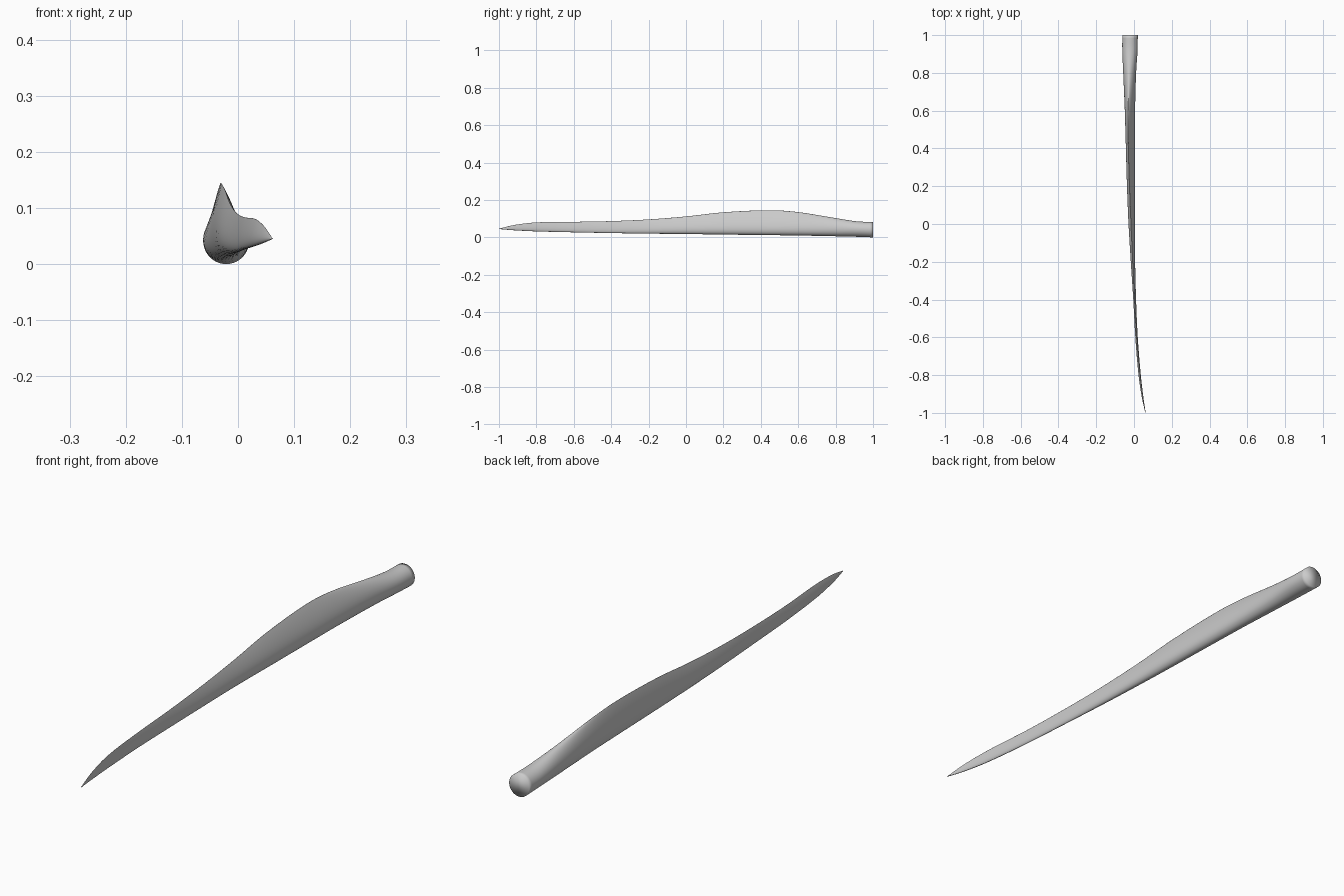
import bpy, bmesh, math

if "Cube" in bpy.data.objects:
    bpy.data.objects.remove(bpy.data.objects["Cube"])

# Blade stations from root to tip:
# y, z low (leading edge), z high (trailing edge), x min, x max, x of trailing edge, roundness
STATIONS = [
    (1.00, .000, .083, -.062, .020, -.021, 1.0),
    (0.92, .003, .085, -.062, .019, -.022, 1.0),
    (0.80, .006, .103, -.058, .012, -.026, .75),
    (0.60, .010, .135, -.049, .006, -.031, .25),
    (0.45, .012, .145, -.044, .005, -.031, .0),
    (0.20, .015, .134, -.037, .005, -.024, .0),
    (0.00, .018, .112, -.029, .004, -.016, .0),
    (-.20, .020, .096, -.017, .006, -.007, .0),
    (-.40, .023, .087, -.004, .011, .003, .0),
    (-.60, .027, .083, .007, .020, .014, .0),
    (-.80, .032, .080, .024, .036, .032, .0),
    (-.92, .038, .066, .042, .050, .048, .0),
    (-1.0, .0445, .0465, .060, .062, .061, .0),
]
HALF = 20   # points along each side of a section
STEPS = 5   # sections between stations


def smooth_stations():
    """Monotone-friendly Hermite interpolation of the stations over y."""
    def slope(i, k):
        a, b = STATIONS[max(i - 1, 0)], STATIONS[min(i + 1, len(STATIONS) - 1)]
        return (b[k] - a[k]) / (b[0] - a[0])
    out = []
    for i in range(len(STATIONS) - 1):
        p, q = STATIONS[i], STATIONS[i + 1]
        d = q[0] - p[0]
        for j in range(STEPS):
            t = j / STEPS
            row = [p[0] + d * t]
            for k in range(1, 7):
                row.append((2*t**3 - 3*t**2 + 1) * p[k] + (t**3 - 2*t**2 + t) * d * slope(i, k)
                           + (3*t**2 - 2*t**3) * q[k] + (t**3 - t**2) * d * slope(i + 1, k))
            out.append(row)
    out.append(list(STATIONS[-1]))
    return out


def thickness(s, roundness):
    """Half thickness along the chord: circle at the root, airfoil further out."""
    circle = math.sqrt(max(0, 1 - (2*s - 1)**2))
    foil = 10 * (.2969*math.sqrt(s) - .126*s - .3516*s**2 + .2843*s**3 - .1036*s**4)
    return roundness * circle + (1 - roundness) * max(0, foil)


def section(y, lo, hi, x0, x1, xte, rnd):
    rnd = min(1, max(0, rnd))
    mid = (x0 + x1) / 2
    line = lambda s: mid + (xte - mid) * s
    peak = line(.3 + .2 * rnd)
    pts = []
    for i in range(2 * HALF):
        s = max(0, (1 - math.cos(math.pi * i / HALF)) / 2)
        side = (x1 - peak) if i < HALF else (x0 - peak)
        pts.append((line(s) + side * thickness(s, rnd), y, lo + (hi - lo) * s))
    return pts


# Loft the blade skin and cap both ends
bm = bmesh.new()
rings = [[bm.verts.new(p) for p in section(*row)] for row in smooth_stations()]
n = 2 * HALF
for a, b in zip(rings, rings[1:]):
    for i in range(n):
        j = (i + 1) % n
        bm.faces.new((a[i], a[j], b[j], b[i]))
bm.faces.new(rings[0])
bm.faces.new(rings[-1])
bmesh.ops.recalc_face_normals(bm, faces=bm.faces)
for f in bm.faces:
    f.smooth = True

mesh = bpy.data.meshes.new("turbine_blade")
bm.to_mesh(mesh)
bm.free()
blade = bpy.data.objects.new("turbine_blade", mesh)
bpy.context.collection.objects.link(blade)
